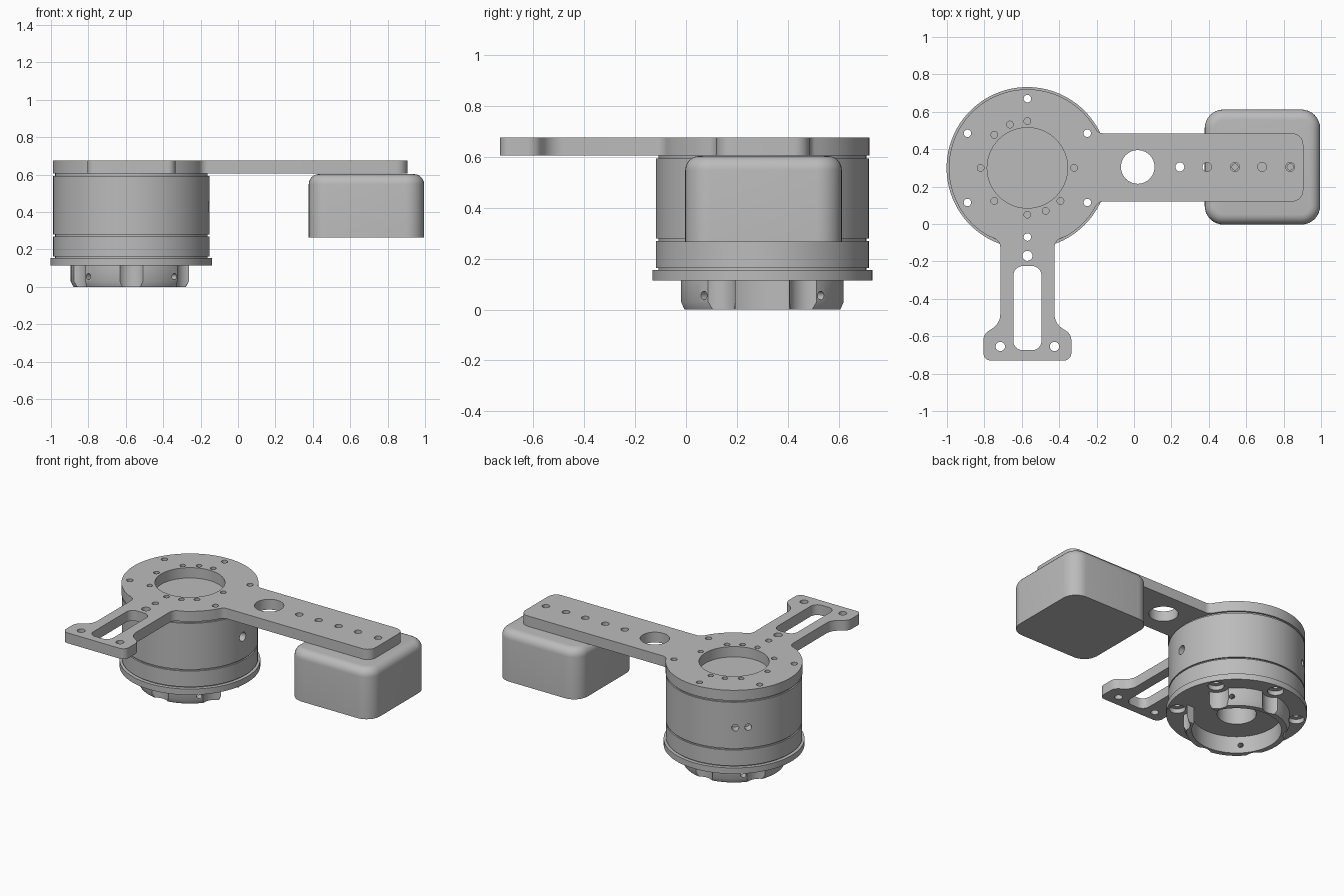
import bpy, bmesh, math
from mathutils import Vector, Matrix

if "Cube" in bpy.data.objects:
    bpy.data.objects.remove(bpy.data.objects["Cube"])

CX, CY = -0.57, 0.30          # motor axis

grey = bpy.data.materials.new("machined_grey")
grey.diffuse_color = (0.5, 0.5, 0.5, 1)
grey.use_nodes = True
grey.node_tree.nodes["Principled BSDF"].inputs["Base Color"].default_value = grey.diffuse_color


def loft(name, rings):
    """Solid through stacked outlines: rings = [(points, z), ...]."""
    bm = bmesh.new()
    loops = [[bm.verts.new((x, y, z)) for x, y in pts] for pts, z in rings]
    n = len(loops[0])
    for a, b in zip(loops, loops[1:]):
        for i in range(n):
            j = (i + 1) % n
            bm.faces.new((a[i], a[j], b[j], b[i]))
    bm.faces.new(loops[0][::-1])
    bm.faces.new(loops[-1])
    bmesh.ops.recalc_face_normals(bm, faces=bm.faces)
    mesh = bpy.data.meshes.new(name)
    bm.to_mesh(mesh)
    bm.free()
    mesh.materials.append(grey)
    ob = bpy.data.objects.new(name, mesh)
    bpy.context.collection.objects.link(ob)
    return ob


def circle(x, y, r, n=24):
    return [(x + r * math.cos(2 * math.pi * i / n),
             y + r * math.sin(2 * math.pi * i / n)) for i in range(n)]


def polar(r, deg):
    a = math.radians(deg)
    return CX + r * math.cos(a), CY + r * math.sin(a)


def rounded(corners, steps=8):
    """Outline with filleted corners: corners = [(x, y, radius), ...]."""
    out = []
    for i, (x, y, r) in enumerate(corners):
        p = Vector((x, y))
        if r == 0:
            out.append((x, y))
            continue
        q0 = Vector(corners[i - 1][:2]) - p
        q1 = Vector(corners[(i + 1) % len(corners)][:2]) - p
        a, b = q0.normalized(), q1.normalized()
        half = a.angle(b) / 2
        d = min(r / math.tan(half), 0.49 * q0.length, 0.49 * q1.length)
        r = d * math.tan(half)
        c = p + (a + b).normalized() * (r / math.sin(half))
        s, e = p + a * d - c, p + b * d - c
        t0 = math.atan2(s.y, s.x)
        sweep = (math.atan2(e.y, e.x) - t0 + math.pi) % (2 * math.pi) - math.pi
        for k in range(steps + 1):
            t = t0 + sweep * k / steps
            out.append((c.x + r * math.cos(t), c.y + r * math.sin(t)))
    return out


def rect(x0, x1, y0, y1, r):
    return rounded([(x0, y0, r), (x1, y0, r), (x1, y1, r), (x0, y1, r)])


def cut(ob, pts, z0, z1, matrix=None):
    tool = loft("cutter", [(pts, z0), (pts, z1)])
    tool.hide_render = True
    if matrix:
        tool.data.transform(matrix)
    bpy.context.view_layer.objects.active = ob
    m = ob.modifiers.new("cut", 'BOOLEAN')
    m.operation, m.solver, m.object = 'DIFFERENCE', 'EXACT', tool
    bpy.ops.object.modifier_apply(modifier=m.name)
    mesh = tool.data
    bpy.data.objects.remove(tool)
    bpy.data.meshes.remove(mesh)


def radial_hole(ob, deg, z, r, near, far):
    m = (Matrix.Translation((CX, CY, z)) @ Matrix.Rotation(math.radians(deg), 4, 'Z')
         @ Matrix.Rotation(math.pi / 2, 4, 'Y'))
    cut(ob, circle(0, 0, r, 20), near, far, m)


def smooth(ob):
    bpy.ops.object.select_all(action='DESELECT')
    ob.select_set(True)
    bpy.context.view_layer.objects.active = ob
    bpy.ops.object.shade_smooth_by_angle(angle=math.radians(28))


BOLTS = [30 + 60 * k for k in range(6)]

# Motor housing: flange, lower case and upper case separated by thin grooves
housing = loft("motor_housing", [(circle(CX, CY, r, 96), z) for r, z in [
    (.432, .115), (.432, .155), (.408, .155), (.408, .163), (.418, .163),
    (.418, .27), (.408, .27), (.408, .28), (.418, .28), (.418, .593),
    (.408, .593), (.408, .605)]])
cut(housing, circle(CX, CY, .12, 48), .05, .35)
for deg in BOLTS:
    x, y = polar(.37, deg)
    cut(housing, circle(x, y, .05), .05, .145)
    cut(housing, circle(x, y, .02), .1, .7)
radial_hole(housing, -4, .43, .03, .36, .5)
for deg in (126, 137):
    radial_hole(housing, deg, .42, .022, .36, .5)

# Slotted collar under the flange
collar = loft("bottom_collar", [(circle(CX, CY, r, 96), z) for r, z in [
    (.31, 0), (.325, .03), (.325, .115)]])
cut(collar, circle(CX, CY, .275, 96), -.1, .2)
cut(collar, [(CX + .15, CY - .105), (CX + .4, CY - .105),
             (CX + .4, CY + .105), (CX + .15, CY + .105)], -.1, .2)
for deg in BOLTS:
    cut(collar, circle(*polar(.37, deg), .08, 32), -.1, .2)
for deg in (45, 135, 225, 315):
    radial_hole(collar, deg, .055, .017, .2, .4)

# Top plate: disc with a long arm and a slotted foot
def arc(a, b, n):
    return [(*polar(.42, a + (b - a) * i / n), 0) for i in range(n + 1)]

outline = ([(-.19, .12, .08), (.905, .12, .06), (.905, .485, .06), (-.19, .485, .08)]
           + arc(33, 240, 64)
           + [(-.715, -.09, .08), (-.715, -.53, .09), (-.805, -.59, .06),
              (-.805, -.73, .04), (-.335, -.73, .04), (-.335, -.59, .06),
              (-.425, -.53, .09), (-.425, -.09, .08)]
           + arc(-60, -33, 10))
pts = rounded(outline)
plate = loft("top_plate", [(pts, .605), (pts, .675)])
cut(plate, circle(CX, CY, .215, 64), .5, .8)
cut(plate, circle(.02, .305, .09, 48), .5, .8)
cut(plate, rect(-.645, -.495, -.675, -.225, .05), .5, .8)
holes = [(*polar(.37, d), .02) for d in BOLTS]
holes += [(*polar(.25, d), .018) for d in (0, 90, 112, 135, 180, 225, 270, 293, 315)]
holes += [(x, .305, .024) for x in (.245, .39, .54, .685, .835)]
holes += [(CX, -.17, .027), (-.715, -.655, .025), (-.425, -.655, .025)]
for x, y, r in holes:
    cut(plate, circle(x, y, r), .5, .8)

# Counterweight block with rounded top edge
B = .055
rings = [(rect(.378, .995, -.003, .612, .1), .265)]
for k in range(7):
    t = math.pi / 2 * k / 6
    i = B * (1 - math.cos(t))
    rings.append((rect(.378 + i, .995 - i, -.003 + i, .612 - i, .1 - i),
                  .603 - B + B * math.sin(t)))
block = loft("end_block", rings)
for x in (.54, .835):
    cut(block, circle(x, .305, .016), .5, .7)

for ob in (housing, collar, plate, block):
    smooth(ob)
